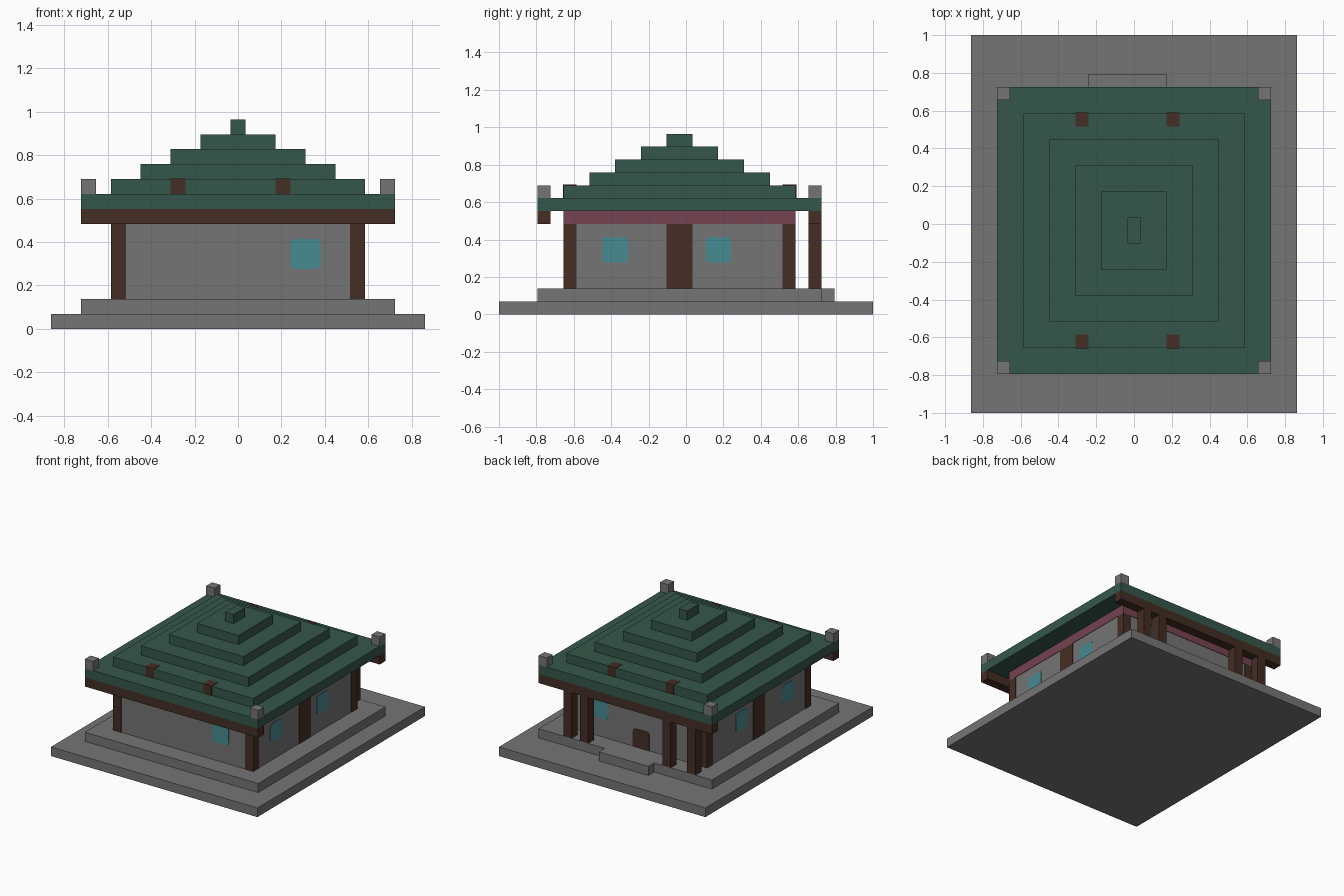
import bpy
import bmesh
from mathutils import Vector

U = 2 / 29      # one block
T = 0.05        # plate thickness in blocks

cube = bpy.data.objects.get("Cube")
if cube:
    bpy.data.objects.remove(cube, do_unlink=True)


def material(name, rgb):
    m = bpy.data.materials.new(name)
    m.use_nodes = True
    m.diffuse_color = (*rgb, 1)
    m.node_tree.nodes["Principled BSDF"].inputs["Base Color"].default_value = (*rgb, 1)
    return m


stone = material("grey_stone", (0.178, 0.178, 0.178))
tile = material("green_tile", (0.036, 0.095, 0.07))
wood = material("dark_wood", (0.058, 0.026, 0.017))
plum = material("plum_trim", (0.175, 0.057, 0.082))
glass = material("teal_glass", (0.064, 0.26, 0.285))


def box(name, xs, ys, zs, mat, round_axis=None):
    """Box from ranges in blocks; round_axis rounds the edges along that axis."""
    bm = bmesh.new()
    bmesh.ops.create_cube(bm, size=1)
    for v in bm.verts:
        v.co = Vector([(r[0] if c < 0 else r[1]) * U for c, r in zip(v.co, (xs, ys, zs))])
    if round_axis is not None:
        edges = [e for e in bm.edges
                 if abs((e.verts[0].co - e.verts[1].co).normalized()[round_axis]) > 0.9]
        bmesh.ops.bevel(bm, geom=edges, offset=0.3 * U, segments=3, profile=0.5,
                        affect='EDGES')
    mesh = bpy.data.meshes.new(name)
    bm.to_mesh(mesh)
    bm.free()
    mesh.materials.append(mat)
    obj = bpy.data.objects.new(name, mesh)
    bpy.context.collection.objects.link(obj)
    return obj


# Stepped platform
box("ground_slab", (-12.5, 12.5), (-14.5, 14.5), (0, 1), stone)
box("platform", (-10.5, 10.5), (-11.5, 10.5), (1, 2), stone)
box("entrance_step", (-3.5, 2.5), (10.5, 11.5), (1, 2), stone)

# Walls, corner posts and side posts
box("walls", (-8.5 + T, 8.5 - T), (-9.5 + T, 8.5 - T), (2, 7), stone)
box("wall_trim", (-8.5, 8.5), (-9.5, 8.5), (7, 8), plum)
for side, x in (("right", -8.5), ("left", 7.5)):
    box(f"{side}_front_corner_post", (x, x + 1), (-9.5, -8.5), (2, 7), wood)
    box(f"{side}_back_corner_post", (x, x + 1), (7.5, 8.5), (2, 7), wood)
    box(f"{side}_middle_post", (x, x + 1), (-1.5, 0.5), (2, 7), wood)

# Windows and door as thin plates on the walls
for side, s in (("right", -1), ("left", 1)):
    xs = sorted((s * (8.5 - 2 * T), s * 8.5))
    for place, y in (("front", -6.5), ("back", 1.5)):
        box(f"{side}_{place}_window", xs, (y, y + 2), (4, 6), glass, 0)
box("front_window", (3.5, 5.5), (-9.5, -9.5 + 2 * T), (4, 6), glass, 1)
box("back_window", (3.5, 5.5), (8.5 - 2 * T, 8.5), (4, 6), glass, 1)
box("door", (-1.5, 0.5), (8.5 - 2 * T, 8.5), (1.6, 4), wood, 1)

# Eave beams and porch posts
box("front_beam", (-10.5, 10.5), (-11.5, -10.5), (7, 8), wood)
box("back_beam", (-10.5, 10.5), (9.5, 10.5), (7, 8), wood)
for i, x in enumerate((-8.5, -5.5, 4.5, 6.5)):
    box(f"porch_post_{i + 1}", (x, x + 1), (9.5, 10.5), (2, 7), wood)

# Stepped roof
for i in range(6):
    r = 10.5 - 2 * i
    box(f"roof_tier_{i + 1}", (-r, r), (-r - 1, r), (8 + i, 9 + i), tile)

# Corner blocks and exposed rafter ends on the roof
for side, x in (("right", -10.5), ("left", 9.5)):
    for place, y in (("front", -11.5), ("back", 9.5)):
        box(f"{side}_{place}_roof_block", (x, x + 1), (y, y + 1), (9, 10), stone)
for side, x in (("right", -4.5), ("left", 2.5)):
    box(f"{side}_front_rafter_end", (x, x + 1), (-9.5 - T, -8.5), (9, 10 + T), wood)
    box(f"{side}_back_rafter_end", (x, x + 1), (7.5, 8.5 + T), (9, 10 + T), wood)

# Centre left-right is exact; crisp flat faces throughout
bpy.context.view_layer.update()
